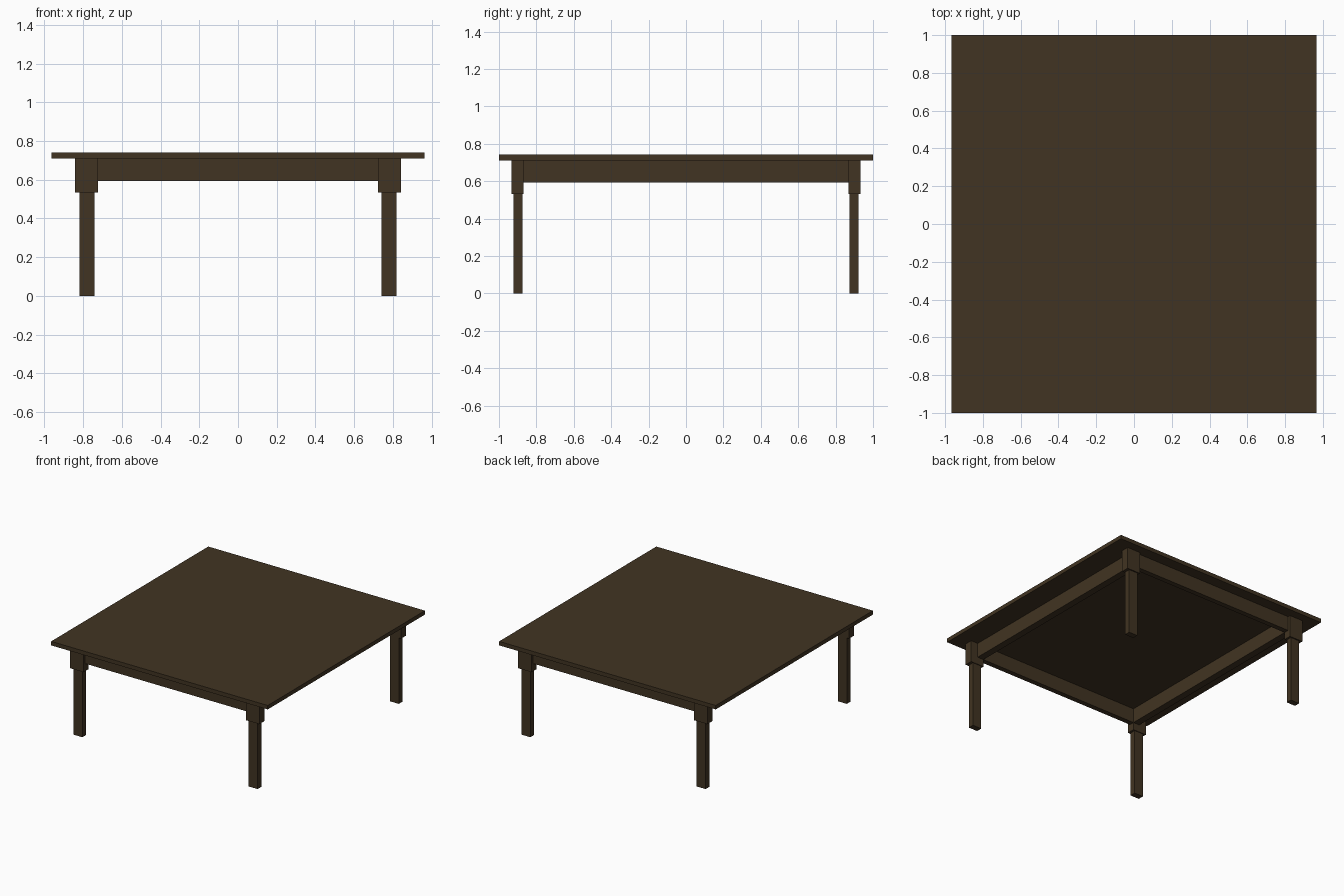
import bpy
import bmesh
from mathutils import Matrix, Vector

cube = bpy.data.objects.get("Cube")
if cube:
    bpy.data.objects.remove(cube, do_unlink=True)

# Dark stained wood
wood = bpy.data.materials.new("dark_brown_wood")
wood.use_nodes = True
colour = (0.053, 0.034, 0.016, 1.0)
wood.diffuse_color = colour
bsdf = wood.node_tree.nodes["Principled BSDF"]
bsdf.inputs["Base Color"].default_value = colour
bsdf.inputs["Roughness"].default_value = 0.7


def box(name, low, high):
    """Axis-aligned box between two opposite corners."""
    low, high = Vector(low), Vector(high)
    bm = bmesh.new()
    bmesh.ops.create_cube(bm, size=1.0)
    size = high - low
    bmesh.ops.transform(bm, verts=bm.verts, matrix=Matrix.Diagonal(
        (abs(size.x), abs(size.y), abs(size.z), 1.0)))
    mesh = bpy.data.meshes.new(name)
    bm.to_mesh(mesh)
    bm.free()
    mesh.materials.append(wood)
    obj = bpy.data.objects.new(name, mesh)
    obj.location = (low + high) / 2
    bpy.context.scene.collection.objects.link(obj)
    return obj


TOP, UNDERSIDE, APRON_Z, BLOCK_Z = 0.742, 0.71, 0.593, 0.533
INNER_X, INNER_Y = 0.724, 0.869     # inner faces of the corner blocks

# Table top
box("table_top", (-0.965, -1, UNDERSIDE), (0.965, 1, TOP))

# Legs with a thicker block at the head
for sx, side in ((1, "left"), (-1, "right")):
    for sy, end in ((-1, "front"), (1, "back")):
        box(f"{end}_{side}_leg", (sx * 0.741, sy * 0.875, 0),
            (sx * 0.82, sy * 0.922, BLOCK_Z))
        box(f"{end}_{side}_block", (sx * INNER_X, sy * INNER_Y, BLOCK_Z),
            (sx * 0.843, sy * 0.932, UNDERSIDE))

# Apron rails between the blocks, set back from their outer faces
for sx, side in ((1, "left"), (-1, "right")):
    box(f"{side}_apron", (sx * INNER_X, -INNER_Y, APRON_Z),
        (sx * 0.78, INNER_Y, UNDERSIDE))
for sy, end in ((-1, "front"), (1, "back")):
    box(f"{end}_apron", (-INNER_X, sy * INNER_Y, APRON_Z),
        (INNER_X, sy * 0.91, UNDERSIDE))
